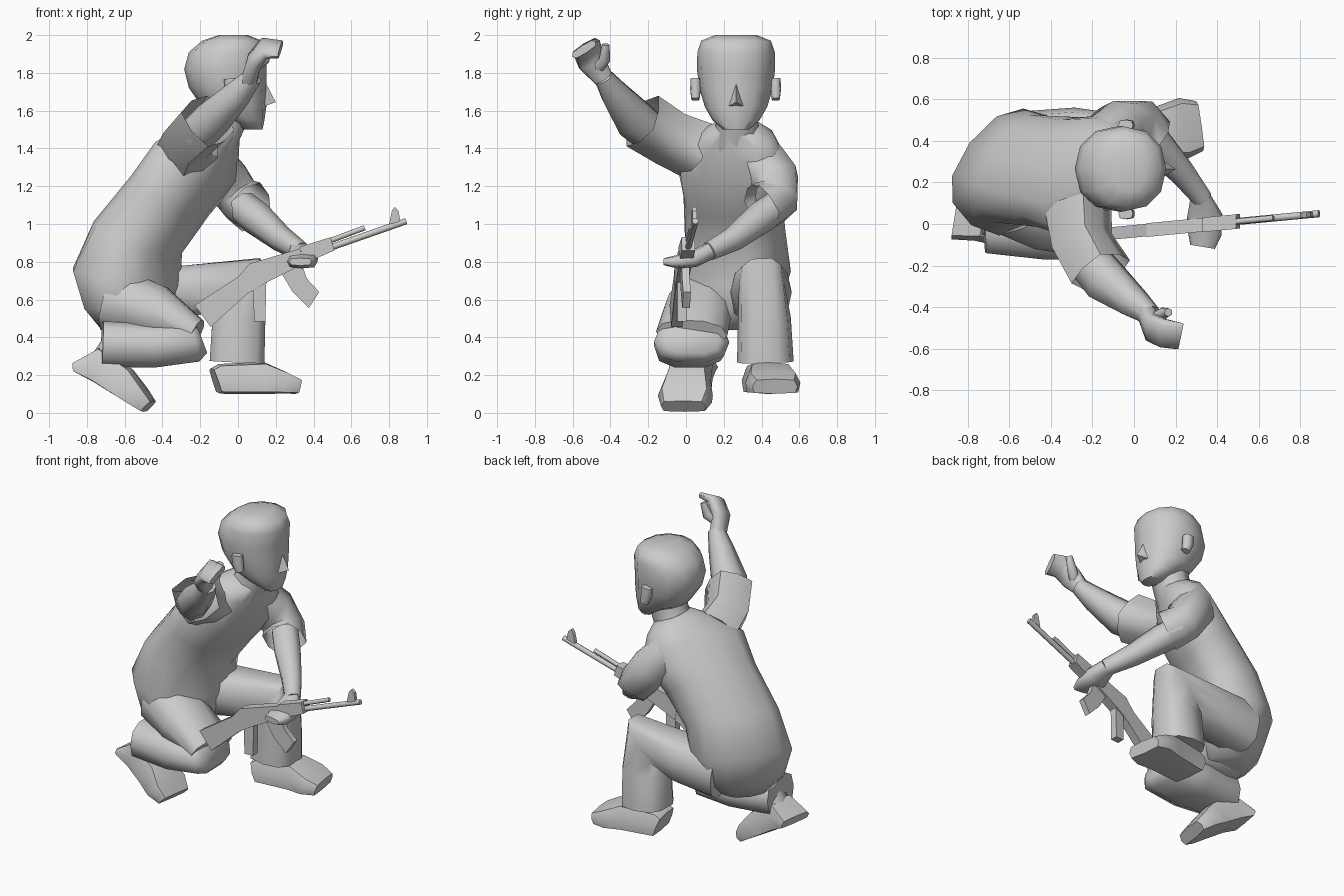
import bpy, bmesh, math
from mathutils import Vector, Matrix


def finish(name, bm, angle=45):
    bmesh.ops.recalc_face_normals(bm, faces=bm.faces)
    me = bpy.data.meshes.new(name)
    bm.to_mesh(me)
    bm.free()
    ob = bpy.data.objects.new(name, me)
    bpy.context.collection.objects.link(ob)
    bpy.ops.object.select_all(action='DESELECT')
    ob.select_set(True)
    bpy.context.view_layer.objects.active = ob
    bpy.ops.object.shade_smooth_by_angle(angle=math.radians(angle))
    return ob


def loft(name, rings, sides=8, e=0.8, caps=(True, True), angle=66):
    """Skin rings given as (centre, half vector u, half vector v)."""
    bm = bmesh.new()
    power = lambda t: math.copysign(abs(t) ** e, t) if abs(t) > 1e-6 else 0
    loops = []
    for c, u, v in rings:
        loops.append([bm.verts.new(Vector(c) + u * power(math.cos(a)) + v * power(math.sin(a)))
                      for a in (2 * math.pi * i / sides for i in range(sides))])
    for a, b in zip(loops, loops[1:]):
        for i in range(sides):
            j = (i + 1) % sides
            bm.faces.new((a[i], a[j], b[j], b[i]))
    for use, loop in zip(caps, (loops[0], loops[-1])):
        if use:
            bm.faces.new(loop)
    return finish(name, bm, angle)


def limb(name, pts, hint=(0, 1, 0), **kw):
    """Skin a path of (x, y, z, half width along hint, half depth)."""
    p = [Vector(q[:3]) for q in pts]
    rings = []
    for i, q in enumerate(pts):
        t = Vector()
        if i:
            t += (p[i] - p[i - 1]).normalized()
        if i < len(p) - 1:
            t += (p[i + 1] - p[i]).normalized()
        t.normalize()
        h = Vector(hint)
        s = (h - t * h.dot(t)).normalized()
        rings.append((p[i], s * q[3], t.cross(s) * q[4]))
    return loft(name, rings, **kw)


# torso: centre, sideways direction, half width, forward direction, half depth
torso = [((-.57, .20, .44), (.6, .8, 0), .16, (.8, -.6, 0), .14),
         ((-.58, .23, .55), (.6, .8, 0), .27, (.8, -.6, 0), .20),
         ((-.59, .25, .72), (.6, .8, 0), .32, (.8, -.56, -.2), .25),
         ((-.53, .26, .93), (.5, .87, 0), .29, (.82, -.35, -.45), .21),
         ((-.36, .25, 1.15), (.38, .92, 0), .285, (.8, -.15, -.58), .205),
         ((-.22, .24, 1.33), (.42, .9, .0), .32, (.78, -.1, -.58), .20),
         ((-.14, .26, 1.46), (.3, .95, 0), .22, (.85, -.1, -.45), .14),
         ((-.09, .27, 1.52), (0, 1, 0), .12, (.9, 0, -.4), .11)]
loft("torso", [(c, Vector(s).normalized() * w, Vector(f).normalized() * d)
               for c, s, w, f, d in torso], sides=12, e=.84, angle=70)

# head: z, back x, front x, half width
head = [(1.50, .03, .13, .07), (1.55, -.05, .14, .125), (1.62, -.19, .15, .165),
        (1.72, -.26, .15, .195), (1.82, -.285, .15, .207), (1.91, -.26, .155, .205),
        (1.97, -.19, .13, .185), (2.0, -.10, .05, .11)]
loft("head", [(((a + b) / 2, .265, z), Vector((0, w, 0)), Vector(((b - a) / 2, 0, 0)))
              for z, a, b, w in head], sides=12, e=.9, angle=60)
limb("neck", [(-.13, .27, 1.43, .13, .12), (-.07, .27, 1.54, .11, .11), (-.05, .27, 1.64, .11, .11)])
for side, y in (("right", .05), ("left", .475)):
    limb(side + "_ear", [(-.02, y, 1.66, .022, .025), (-.035, y, 1.71, .028, .035),
                         (-.04, y, 1.77, .026, .035)], e=.6)
bm = bmesh.new()
a, b, c, d = [bm.verts.new(v) for v in
              ((.14, .265, 1.76), (.13, .22, 1.62), (.13, .31, 1.62), (.20, .265, 1.645))]
for f in ((a, b, d), (a, d, c), (b, c, d)):
    bm.faces.new(f)
finish("nose", bm, 80)

# raised right arm
limb("right_sleeve", [(-.27, .08, 1.38, .14, .14), (-.25, -.08, 1.45, .13, .13),
                      (-.16, -.23, 1.545, .14, .13)], hint=(-.5, 0, .8), e=.55, caps=(True, False))
limb("right_forearm", [(-.22, -.17, 1.47, .10, .10), (-.13, -.28, 1.56, .11, .10),
                       (0, -.38, 1.69, .075, .075), (.08, -.44, 1.78, .05, .05)])
limb("right_hand", [(.06, -.43, 1.76, .05, .045), (.085, -.50, 1.86, .075, .04),
                    (.14, -.525, 1.93, .08, .035), (.225, -.54, 1.925, .075, .022)],
     hint=(0, .8, .5), e=.6)
limb("right_thumb", [(.08, -.47, 1.82, .035, .03), (.14, -.43, 1.87, .03, .03),
                     (.165, -.425, 1.95, .02, .02)], sides=6)

# left arm reaching down to the rifle
limb("left_sleeve", [(-.15, .38, 1.34, .12, .14), (-.06, .47, 1.23, .125, .13),
                     (.01, .48, 1.13, .12, .12), (.07, .40, 1.09, .12, .13)],
     hint=(1, .2, .5), e=.65, caps=(True, False))
limb("left_forearm", [(.02, .48, 1.09, .085, .085), (.10, .39, 1.03, .085, .085),
                      (.23, .25, .92, .065, .065), (.33, .12, .855, .05, .05)], hint=(1, 0, 0))
limb("left_hand", [(.32, .13, .86, .05, .045), (.34, .04, .815, .085, .045),
                   (.34, -.05, .80, .08, .035), (.33, -.11, .80, .06, .02)],
     hint=(1, 0, 0), e=.6)

# trousers
limb("left_leg", [(-.55, .38, .62, .16, .17), (-.28, .40, .64, .16, .145), (.005, .40, .685, .12, .18),
                  (.005, .415, .5, .14, .145), (-.005, .42, .27, .15, .15)], e=.7, sides=10)
limb("right_thigh", [(-.66, .14, .60, .17, .18), (-.44, .06, .53, .185, .155),
                     (-.22, .03, .42, .19, .08)], e=.9, sides=10)
limb("right_shin", [(-.19, .03, .39, .15, .08), (-.23, .03, .375, .20, .11), (-.45, .02, .355, .19, .12),
                    (-.72, .01, .365, .15, .125)], e=.75, sides=10)
limb("right_ankle", [(-.62, .02, .36, .11, .10), (-.69, .03, .27, .10, .09)])

# shoes, shared shape running heel to toe; the bent foot has a slanted heel
for name, loc, yaw, pitch, heel in (("left_shoe", (-.12, .41, .10), 8, 0, ((0, .14), (.03, .16))),
                                    ("right_shoe", (-.87, .05, .22), -9, 30, ((0, .05), (.09, .19)))):
    pts = [(x, 0, h / 2, .12, h / 2) for x, h in heel]
    pts += [(.25, 0, .085, .13, .085), (.36, 0, .06, .15, .06), (.44, 0, .04, .12, .04)]
    ob = limb(name, pts, e=.4, angle=50)
    for v in ob.data.vertices:
        v.co.y *= 1.06 - 1.3 * v.co.z
    ob.data.transform(Matrix.Translation(loc) @ Matrix.Rotation(math.radians(yaw), 4, 'Z')
                      @ Matrix.Rotation(math.radians(pitch), 4, 'Y'))


# rifle, side profiles thickened across the tilted barrel line
def rifle_y(x):
    return -.035 + .095 * x


def plate(name, profile, half):
    bm = bmesh.new()
    near, far = [[bm.verts.new((x, rifle_y(x) + s * half, z)) for x, z in profile] for s in (-1, 1)]
    bm.faces.new(near)
    bm.faces.new(far)
    for i in range(len(near)):
        j = (i + 1) % len(near)
        bm.faces.new((near[i], near[j], far[j], far[i]))
    finish(name, bm, 30)


def rod(name, start, end, r):
    limb(name, [(x, rifle_y(x), z, r, r) for x, z in (start, end)], e=1)


plate("rifle_stock", [(-.23, .57), (-.145, .455), (.05, .63), (.15, .69), (.17, .82), (.06, .79), (.0, .72)], .03)
plate("rifle_receiver", [(.06, .79), (.08, .65), (.15, .69), (.34, .785), (.33, .87)], .033)
plate("rifle_handguard", [(.33, .88), (.34, .785), (.51, .86), (.49, .93)], .035)
plate("rifle_magazine", [(.23, .74), (.34, .78), (.365, .71), (.43, .64), (.375, .555), (.29, .64)], .02)
plate("rifle_grip", [(.08, .68), (.15, .70), (.145, .485), (.085, .485)], .025)
rod("rifle_barrel", (.46, .865), (.89, 1.015), .017)
rod("rifle_gas_tube", (.47, .905), (.67, .98), .014)
plate("rifle_front_sight", [(.80, 1.0), (.86, 1.01), (.85, 1.07), (.83, 1.09), (.815, 1.07)], .012)
